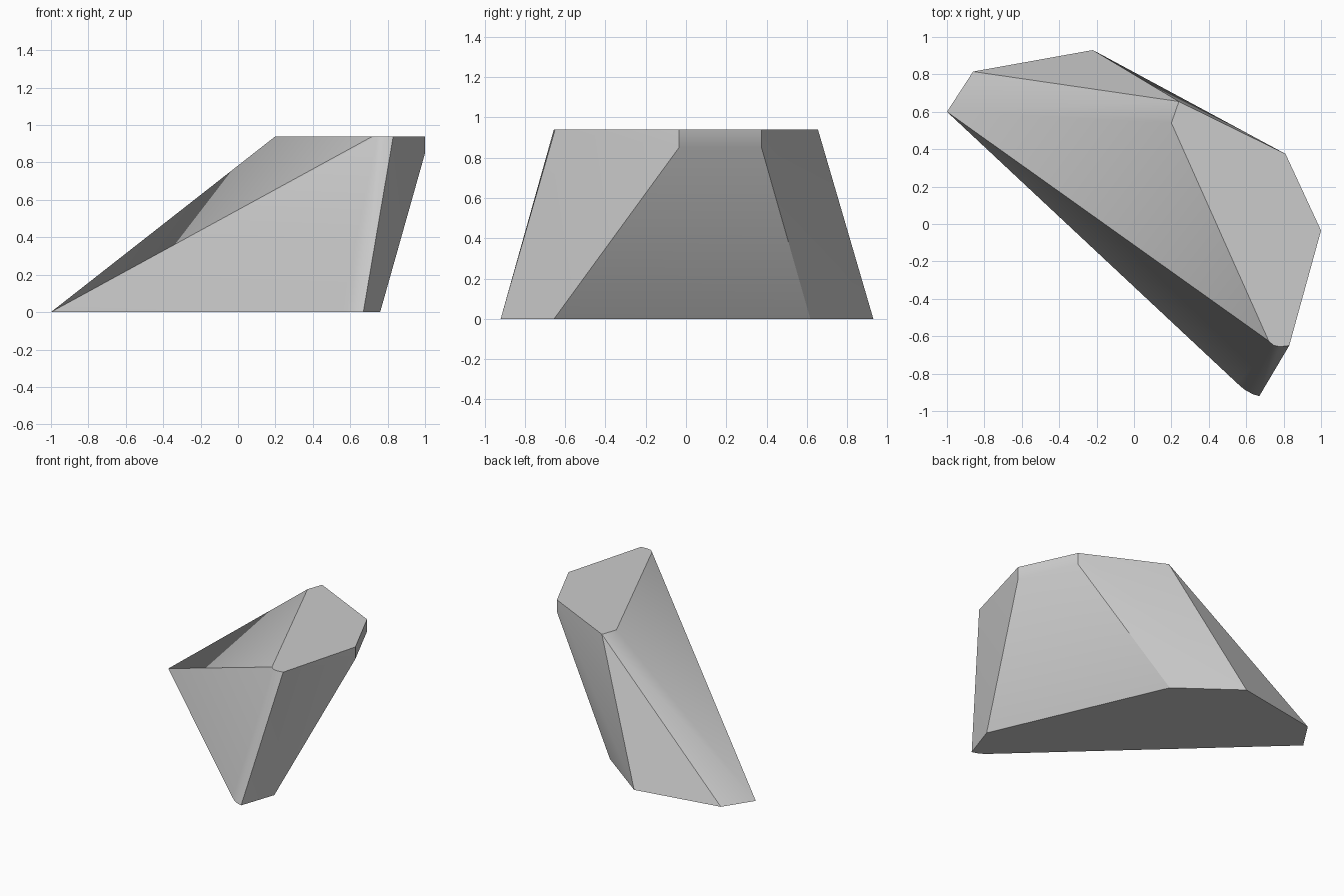
import bpy, bmesh, math

cube = bpy.data.objects.get("Cube")
if cube:
    bpy.data.objects.remove(cube, do_unlink=True)

TOP, LIP = 0.94, 0.85

# Flat crown outline, including the small rounded front corner
crown = [(0.2, 0.54), (0.24, 0.655), (0.81, 0.375), (1.0, -0.035),
         (0.83, -0.65), (0.78, -0.656), (0.745, -0.648), (0.72, -0.625)]
# Short upright lip on the overhanging side
lip = [(0.81, 0.375), (1.0, -0.035)]
# Footprint, including the rounded front corner
foot = [(-1.0, 0.6), (-0.86, 0.815), (-0.22, 0.93), (0.2, 0.617),
        (0.76, -0.655), (0.67, -0.92), (0.635, -0.91), (0.59, -0.885), (0.55, -0.85)]

# Rock body: skin stretched over the three outlines
bm = bmesh.new()
for outline, z in ((foot, 0), (lip, LIP), (crown, TOP)):
    for x, y in outline:
        bm.verts.new((x, y, z))
hull = bmesh.ops.convex_hull(bm, input=bm.verts[:])
loose = {e for e in hull["geom_interior"] + hull["geom_unused"]
         if isinstance(e, bmesh.types.BMVert)}
bmesh.ops.delete(bm, geom=list(loose), context="VERTS")
bmesh.ops.dissolve_limit(bm, angle_limit=math.radians(0.5),
                         verts=bm.verts[:], edges=bm.edges[:])
bmesh.ops.recalc_face_normals(bm, faces=bm.faces[:])
mesh = bpy.data.meshes.new("rock")
bm.to_mesh(mesh)
bm.free()

rock = bpy.data.objects.new("rock", mesh)
bpy.context.collection.objects.link(rock)

# Stone colour
stone = bpy.data.materials.new("grey_stone")
stone.use_nodes = True
colour = (0.6, 0.6, 0.6, 1)
stone.diffuse_color = colour
for node in stone.node_tree.nodes:
    if node.type == "BSDF_PRINCIPLED":
        node.inputs["Base Color"].default_value = colour
mesh.materials.append(stone)

# Soften only the shallow edges
bpy.ops.object.select_all(action="DESELECT")
rock.select_set(True)
bpy.context.view_layer.objects.active = rock
bpy.ops.object.shade_smooth_by_angle(angle=math.radians(30))
